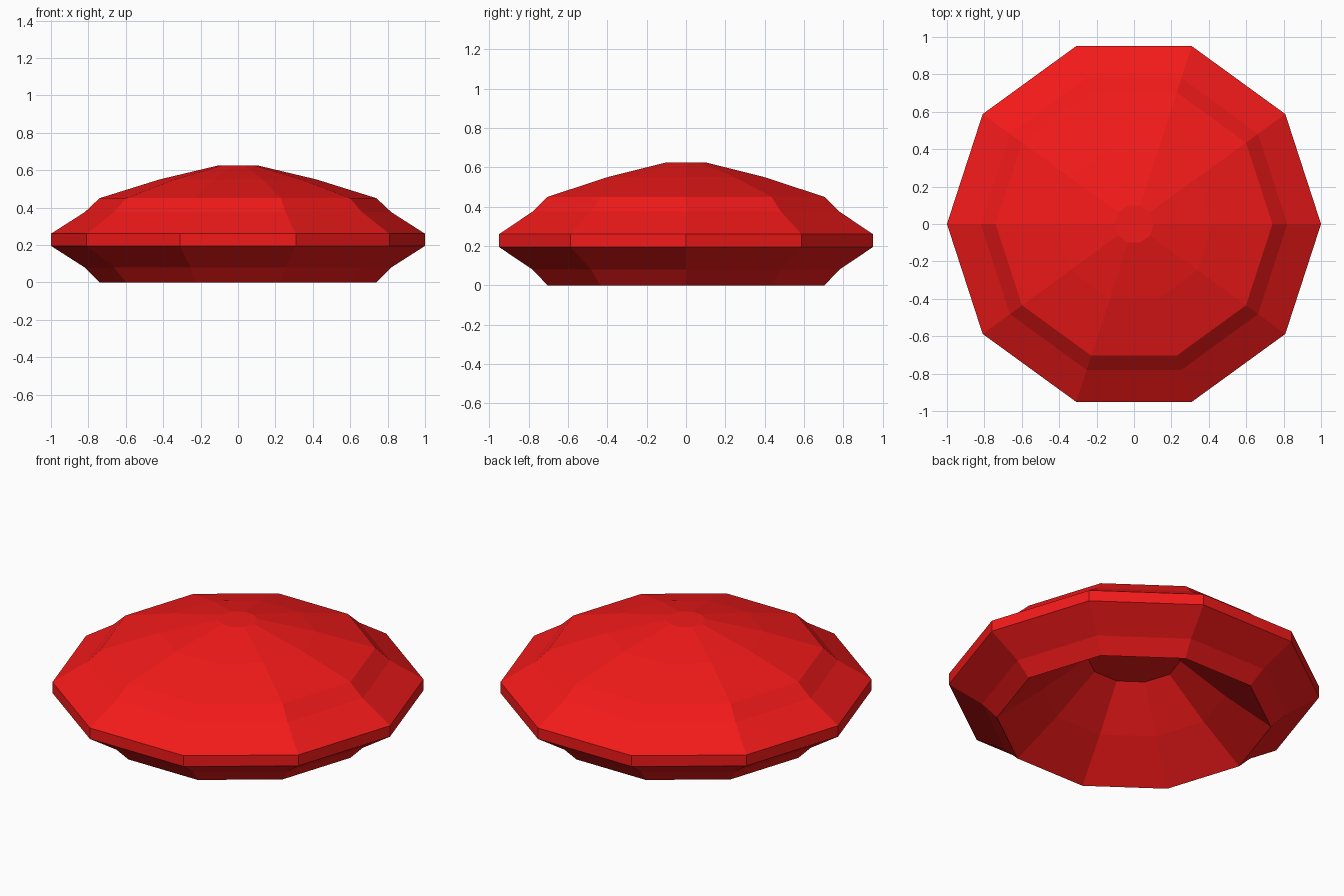
import bpy, bmesh
from math import cos, sin, pi

if "Cube" in bpy.data.objects:
    bpy.data.objects.remove(bpy.data.objects["Cube"])

SIDES = 10
# Profile from top cap, over the dome and rim, into the hollow underside: (radius, z)
PROFILE = [(0.105, 0.625), (0.42, 0.55), (0.74, 0.45), (0.82, 0.375),
           (1.0, 0.26), (1.0, 0.195), (0.82, 0.08), (0.74, 0.0),
           (0.49, 0.185), (0.25, 0.39)]

red = bpy.data.materials.new("red")
red.diffuse_color = (0.9, 0.01, 0.01, 1)
red.use_nodes = True
red.node_tree.nodes["Principled BSDF"].inputs["Base Color"].default_value = red.diffuse_color


def lathe(name, profile, sides, material):
    """Revolve a profile into a flat-faced solid capped at both ends."""
    bm = bmesh.new()
    rings = [[bm.verts.new((r * cos(2 * pi * i / sides), r * sin(2 * pi * i / sides), z))
              for i in range(sides)] for r, z in profile]
    for a, b in zip(rings, rings[1:]):
        for i in range(sides):
            j = (i + 1) % sides
            bm.faces.new((a[i], b[i], b[j], a[j]))
    bm.faces.new(rings[0])
    bm.faces.new(rings[-1][::-1])
    bmesh.ops.recalc_face_normals(bm, faces=bm.faces)
    mesh = bpy.data.meshes.new(name)
    bm.to_mesh(mesh)
    bm.free()
    mesh.materials.append(material)
    obj = bpy.data.objects.new(name, mesh)
    bpy.context.collection.objects.link(obj)
    return obj


# Faceted domed disc with a bowl-shaped recess underneath
lathe("domed_disc", PROFILE, SIDES, red)
